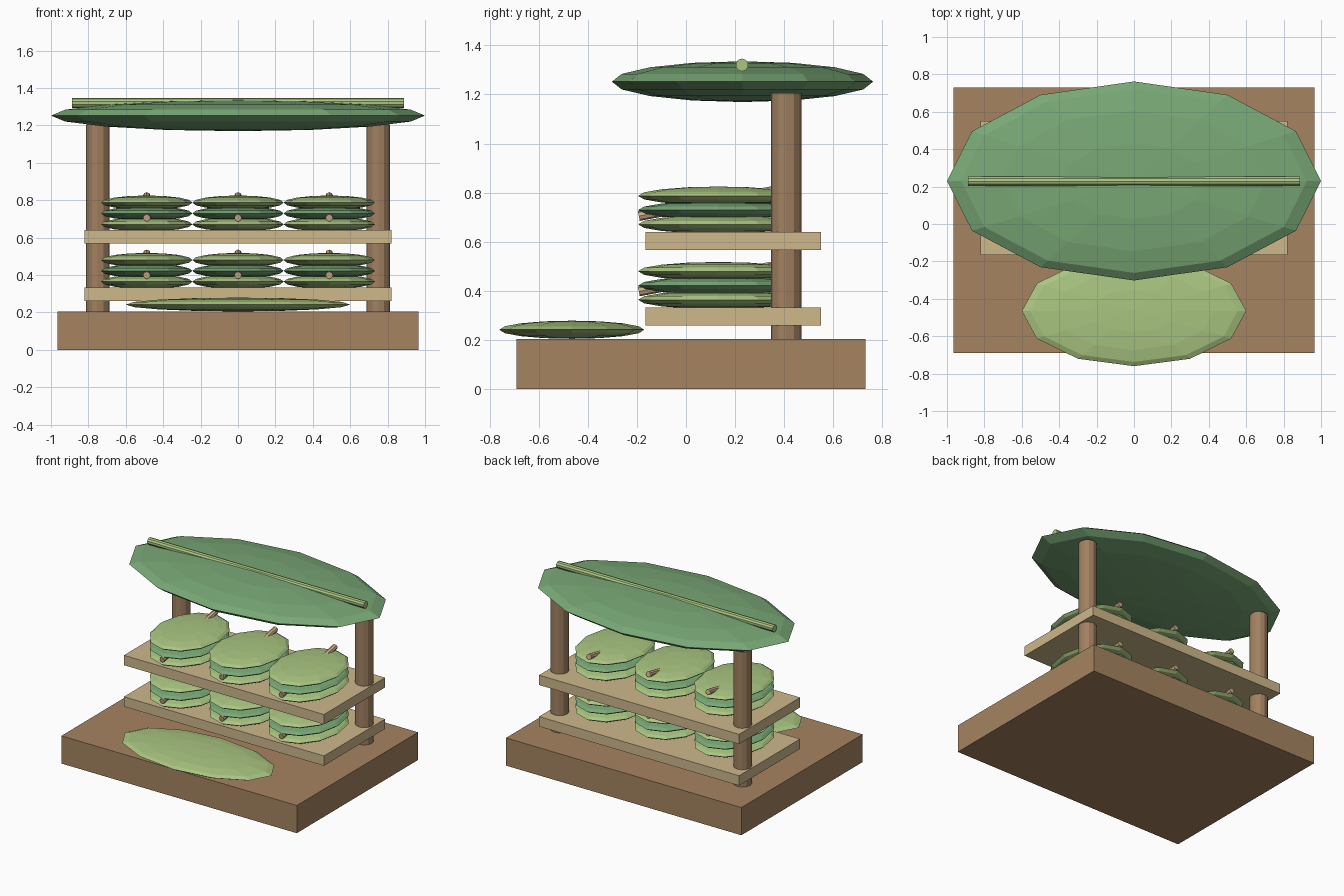
import bpy
from mathutils import Vector

if "Cube" in bpy.data.objects:
    bpy.data.objects.remove(bpy.data.objects["Cube"])


def material(name, rgb):
    m = bpy.data.materials.new(name)
    m.diffuse_color = (*rgb, 1)
    m.use_nodes = True
    m.node_tree.nodes["Principled BSDF"].inputs["Base Color"].default_value = m.diffuse_color
    return m


EARTH = material("earth", (0.38, 0.23, 0.12))
WOOD = material("wood", (0.36, 0.22, 0.12))
PLANK = material("plank", (0.62, 0.48, 0.26))
GREEN = material("green", (0.19, 0.39, 0.18))
LIGHT = material("light_green", (0.40, 0.56, 0.22))
TWIG = material("twig", (0.62, 0.43, 0.24))


def finish(name, mat):
    o = bpy.context.object
    o.name = name
    o.data.materials.append(mat)
    return o


def box(name, mat, lo, hi):
    lo, hi = Vector(lo), Vector(hi)
    bpy.ops.mesh.primitive_cube_add(size=1, location=(lo + hi) / 2)
    finish(name, mat).scale = hi - lo


def leaf(name, mat, centre, radii):
    # flattened low-poly sphere
    bpy.ops.mesh.primitive_uv_sphere_add(segments=12, ring_count=8, radius=1, location=centre)
    finish(name, mat).scale = radii


def rod(name, mat, a, b, r, sides=12):
    a, b = Vector(a), Vector(b)
    bpy.ops.mesh.primitive_cylinder_add(vertices=sides, radius=r, depth=(b - a).length,
                                        location=(a + b) / 2)
    finish(name, mat).rotation_euler = (b - a).to_track_quat('Z', 'Y').to_euler()


# Base, posts and the leaf lying in front
box("base", EARTH, (-0.965, -0.69, 0), (0.965, 0.73, 0.205))
for side, x in (("left", -0.75), ("right", 0.75)):
    rod(f"{side}_post", WOOD, (x, 0.408, 0.2), (x, 0.408, 1.205), 0.062)
leaf("ground_leaf", LIGHT, (0, -0.465, 0.242), (0.6, 0.295, 0.037))

# Roof leaf with its midrib
leaf("roof_leaf", GREEN, (0, 0.23, 1.252), (1.0, 0.532, 0.083))
rod("roof_midrib", LIGHT, (-0.887, 0.228, 1.32), (0.887, 0.228, 1.32), 0.026, 10)

# Shelves, each with three pinned stacks of leaves
for level, z in (("lower", 0.26), ("upper", 0.567)):
    box(f"{level}_shelf", PLANK, (-0.82, -0.165, z), (0.82, 0.55, z + 0.073))
    for i, x in enumerate((-0.488, 0, 0.488)):
        for j, mat in enumerate((LIGHT, GREEN, LIGHT)):
            leaf(f"{level}_stack_{i}_leaf_{j}", mat,
                 (x, 0.132, z + 0.104 + 0.058 * j), (0.244, 0.327, 0.038))
        rod(f"{level}_stack_{i}_pin", TWIG, (x, -0.192, z + 0.138), (x, 0.44, z + 0.256), 0.02, 8)
